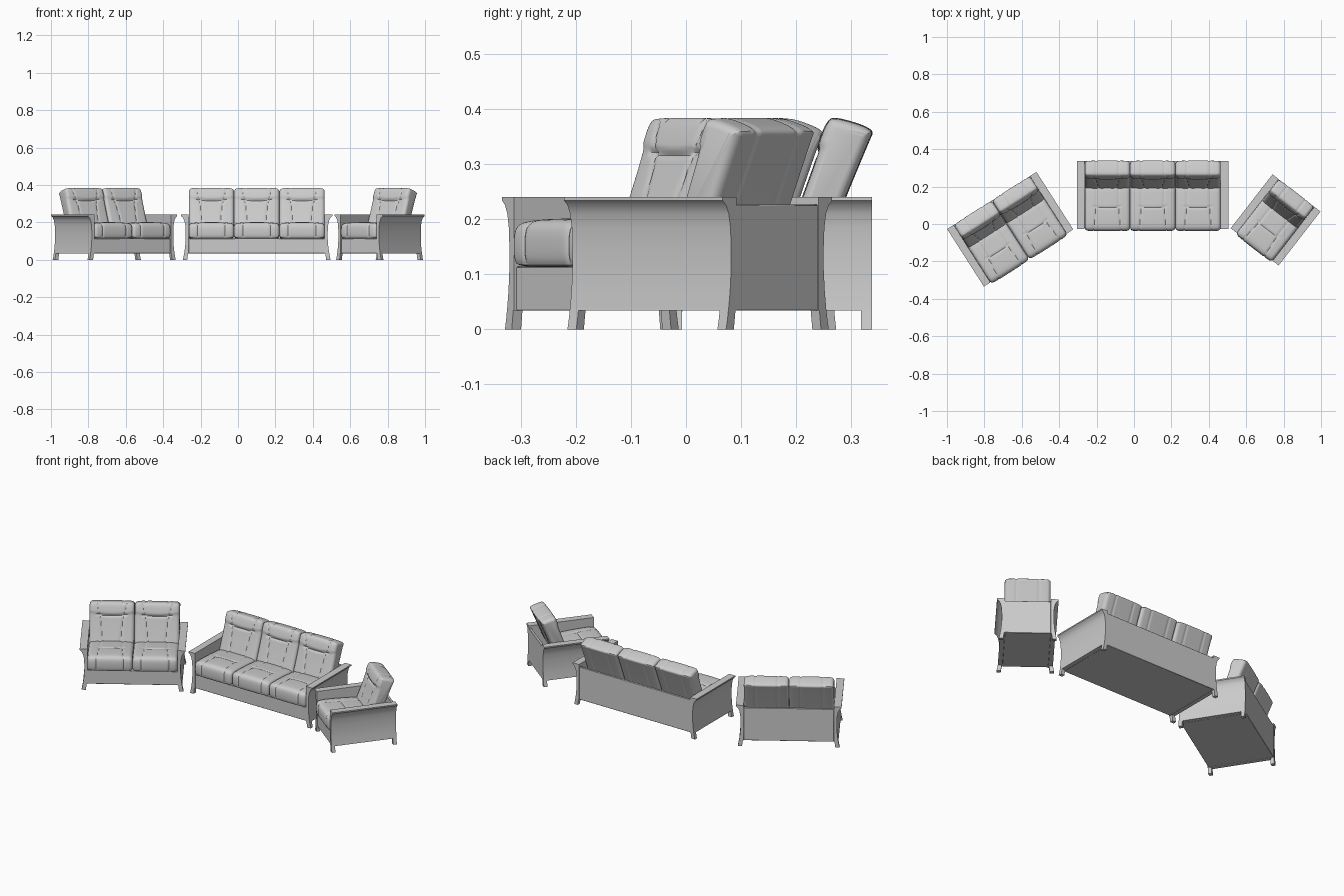
import bpy, bmesh, math

if "Cube" in bpy.data.objects:
    bpy.data.objects.remove(bpy.data.objects["Cube"])

SEAT_W = 0.2425      # width of one seat
HALF_D = 0.1825      # half depth of every piece


def add_object(name, bm, place):
    bmesh.ops.recalc_face_normals(bm, faces=bm.faces)
    mesh = bpy.data.meshes.new(name)
    bm.to_mesh(mesh)
    bm.free()
    ob = bpy.data.objects.new(name, mesh)
    bpy.context.collection.objects.link(ob)
    ob.location = (place[0], place[1], 0)
    ob.rotation_euler.z = place[2]
    return ob


def loft(rings):
    """Skin a list of equal closed rings and cap both ends."""
    bm = bmesh.new()
    vr = [[bm.verts.new(p) for p in r] for r in rings]
    n = len(vr[0])
    for a, b in zip(vr, vr[1:]):
        for i in range(n):
            j = (i + 1) % n
            bm.faces.new((a[i], a[j], b[j], b[i]))
    bm.faces.new(vr[0])
    bm.faces.new(vr[-1])
    return bm


def box(name, lo, hi, place):
    ring = lambda z: [(lo[0], lo[1], z), (hi[0], lo[1], z), (hi[0], hi[1], z), (lo[0], hi[1], z)]
    ob = add_object(name, loft([ring(lo[2]), ring(hi[2])]), place)
    bev = ob.modifiers.new("edge", 'BEVEL')
    bev.width, bev.segments = 0.0015, 1
    return ob


def smooth_outline(pts, count=100):
    """Corner-cut a control polygon, then space its points evenly."""
    for _ in range(3):
        out = []
        for (ax, ay), (bx, by) in zip(pts, pts[1:] + pts[:1]):
            out += [(ax * .75 + bx * .25, ay * .75 + by * .25), (ax * .25 + bx * .75, ay * .25 + by * .75)]
        pts = out
    segs = list(zip(pts, pts[1:] + pts[:1]))
    lens = [math.dist(a, b) for a, b in segs]
    step, res, k, run = sum(lens) / count, [], 0, 0.0
    for i in range(count):
        while k < len(segs) - 1 and run + lens[k] < i * step:
            run += lens[k]
            k += 1
        (a, b), t = segs[k], (i * step - run) / lens[k]
        res.append((a[0] + (b[0] - a[0]) * t, a[1] + (b[1] - a[1]) * t))
    return res


def cushion(name, outline, x0, relief, place):
    """Upholstered cushion: outline lofted along x, rounded ends, stitched relief."""
    n, hw, r, rings = len(outline), SEAT_W / 2 - 0.0005, 0.018, []
    area = sum(a[0] * b[1] - b[0] * a[1] for a, b in zip(outline, outline[1:] + outline[:1]))
    sign = 1 if area > 0 else -1
    ends = [hw - r * (1 - math.cos(math.radians(a))) for a in (0, 25, 45, 60, 75, 90)]
    inner = [-(hw - r) + 2 * (hw - r) * i / 36 for i in range(1, 36)]
    for x in [-e for e in ends] + inner + ends[::-1]:
        d = max(0.0, abs(x) - (hw - r))
        inset = r * 0.8 * (1 - math.sqrt(max(0, 1 - (d / r) ** 2))) + 0.004 * (x / hw) ** 4
        ring = []
        for i, (y, z) in enumerate(outline):
            p, q = outline[i - 1], outline[(i + 1) % n]
            ty, tz = q[0] - p[0], q[1] - p[1]
            length = math.hypot(ty, tz)
            ny, nz = sign * tz / length, -sign * ty / length
            off = relief(x, y, z, ny, nz) - inset
            ring.append((x0 + x, y + ny * off, z + nz * off))
        rings.append(ring)
    return add_object(name, loft(rings), place)


def groove(d, depth=0.004, width=0.004):
    return -depth * math.exp(-(d / width) ** 2)


def back_relief(x, y, z, ny, nz):
    if ny > 0.5 or nz > 0.7:                       # rear and top: two straight seams
        return groove(abs(x) - 0.06)
    if ny < -0.3:                                  # front: curved seams, headrest fold
        off = groove(abs(x) - 0.06 - 0.25 * max(0, z - 0.30) + 0.12 * max(0, 0.30 - z))
        fold = z - 0.318 - 0.8 * x * x
        if abs(x) < 0.085:
            off += groove(fold, 0.006, 0.005)
        head = min(1, max(0, fold / 0.012)) * min(1, max(0, (0.375 - z) / 0.03))
        return off + 0.004 * head
    return 0.0


def seat_relief(x, y, z, ny, nz):
    if nz < -0.5:
        return 0.0
    off = groove(abs(x) - 0.06 - 0.10 * max(0, -0.06 - y))
    if nz > 0.5 and abs(x) < 0.075:
        off += groove(y + 0.07 - 1.5 * x * x)
    return off + 0.003 * math.cos(math.pi * x / SEAT_W) * max(0, nz)


BACK = smooth_outline([(.02, .15), (.048, .22), (.088, .33), (.100, .384), (.125, .385),
                       (.188, .364), (.179, .345), (.130, .227), (.10, .15)])
SEAT = smooth_outline([(-.182, .110), (-.194, .125), (-.194, .175), (-.182, .196), (-.14, .199),
                       (-.06, .196), (.075, .185), (.08, .112), (0, .108)])

# Flared arm section: distance out from the inner face, height
ARM_OUT = [(.024, .034), (.019, .07), (.016, .11), (.016, .15), (.018, .185),
           (.023, .21), (.031, .226), (.041, .234), (.041, .241)]
ARM_IN = [(0, .241), (0, .034)]
LEG = [(.008, 0), (.031, 0), (.027, .018), (.024, .036), (.003, .036)]


def extrude_y(name, section, side, inner_x, y0, y1, place):
    rings = [[(side * (inner_x + o), y, z) for o, z in section] for y in (y0, y1)]
    return add_object(name, loft(rings), place)


def settee(name, seats, x, y, degrees):
    place = (x, y, math.radians(degrees))
    w = seats * SEAT_W / 2
    # base and back panel
    box(name + "_base", (-w, -0.178, .034), (w, HALF_D - .001, .114), place)
    box(name + "_back_panel", (-w, .168, .036), (w, HALF_D - .001, .227), place)
    # arms with a leg at each end
    for side, label in ((-1, "left"), (1, "right")):
        extrude_y(f"{name}_{label}_arm", ARM_OUT + ARM_IN, side, w, -HALF_D, HALF_D, place)
        for y0, end in ((-HALF_D, "front"), (HALF_D - .02, "back")):
            extrude_y(f"{name}_{label}_{end}_leg", LEG, side, w, y0, y0 + .02, place)
    # cushions
    for i in range(seats):
        cx = -w + SEAT_W * (i + 0.5)
        cushion(f"{name}_seat_cushion_{i + 1}", SEAT, cx, seat_relief, place)
        cushion(f"{name}_back_cushion_{i + 1}", BACK, cx, back_relief, place)


settee("sofa", 3, 0.10, 0.1555, 0)
settee("loveseat", 2, -0.662, -0.028, 32.6)
settee("armchair", 1, 0.757, 0.022, -37.8)

bpy.ops.object.select_all(action='SELECT')
bpy.context.view_layer.objects.active = bpy.context.collection.objects[0]
bpy.ops.object.shade_smooth_by_angle(angle=math.radians(40))
